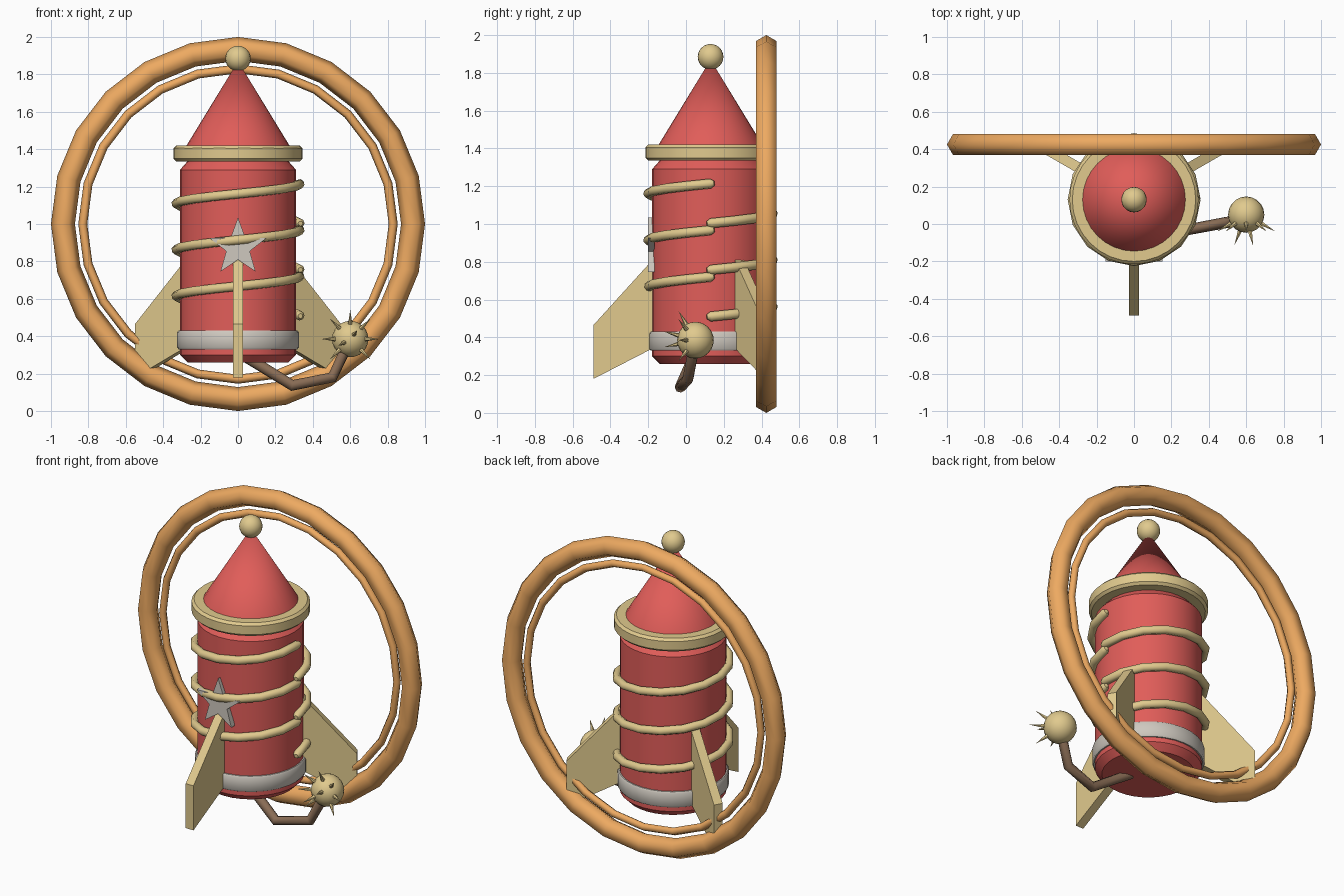
import bpy, bmesh, math
from mathutils import Vector, Matrix

if "Cube" in bpy.data.objects:
    bpy.data.objects.remove(bpy.data.objects["Cube"])

CY = 0.13  # rocket axis position in y


def material(name, rgb):
    m = bpy.data.materials.new(name)
    m.diffuse_color = (*rgb, 1)
    m.use_nodes = True
    m.node_tree.nodes["Principled BSDF"].inputs["Base Color"].default_value = m.diffuse_color
    return m


RED = material("red", (0.75, 0.11, 0.10))
GOLD = material("gold", (0.75, 0.59, 0.27))
ORANGE = material("orange", (0.85, 0.40, 0.12))
BROWN = material("brown", (0.25, 0.15, 0.09))
WHITE = material("off_white", (0.62, 0.58, 0.52))


def finish(ob, name, mat, angle=35):
    ob.name = name
    ob.data.materials.append(mat)
    bpy.ops.object.select_all(action='DESELECT')
    ob.select_set(True)
    bpy.context.view_layer.objects.active = ob
    if angle:
        bpy.ops.object.shade_smooth_by_angle(angle=math.radians(angle))
    return ob


def from_bmesh(bm, name, mat, angle=35):
    bmesh.ops.recalc_face_normals(bm, faces=bm.faces)
    me = bpy.data.meshes.new(name)
    bm.to_mesh(me)
    bm.free()
    ob = bpy.data.objects.new(name, me)
    bpy.context.collection.objects.link(ob)
    return finish(ob, name, mat, angle)


def lathe(name, profile, mat, closed=False, steps=32):
    bm = bmesh.new()
    vs = [bm.verts.new((r, 0, z)) for r, z in profile]
    es = [bm.edges.new(p) for p in zip(vs, vs[1:])]
    if closed:
        es.append(bm.edges.new((vs[-1], vs[0])))
    bmesh.ops.spin(bm, geom=vs + es, cent=(0, 0, 0), axis=(0, 0, 1),
                   angle=math.tau, steps=steps)
    bmesh.ops.remove_doubles(bm, verts=bm.verts, dist=1e-4)
    bm.transform(Matrix.Translation((0, CY, 0)))
    return from_bmesh(bm, name, mat)


def slab(name, outline, thickness, matrix, mat):
    """Flat outline in local xz, extruded evenly along local y."""
    bm = bmesh.new()
    f = bm.faces.new([bm.verts.new((x, -thickness / 2, z)) for x, z in outline])
    ext = bmesh.ops.extrude_face_region(bm, geom=[f])["geom"]
    bmesh.ops.translate(bm, vec=(0, thickness, 0),
                        verts=[v for v in ext if isinstance(v, bmesh.types.BMVert)])
    bm.transform(matrix)
    return from_bmesh(bm, name, mat, 0)


def tube(name, points, radius, mat, scales=None):
    cu = bpy.data.curves.new(name, 'CURVE')
    cu.dimensions = '3D'
    cu.bevel_depth, cu.bevel_resolution, cu.use_fill_caps = radius, 2, True
    sp = cu.splines.new('POLY')
    sp.points.add(len(points) - 1)
    for i, p in enumerate(points):
        sp.points[i].co = (*p, 1)
        sp.points[i].radius = scales[i] if scales else 1
    ob = bpy.data.objects.new(name, cu)
    bpy.context.collection.objects.link(ob)
    bpy.ops.object.select_all(action='DESELECT')
    ob.select_set(True)
    bpy.context.view_layer.objects.active = ob
    bpy.ops.object.convert(target='MESH')
    return finish(bpy.context.object, name, mat, 50)


def ball(name, loc, radius, mat):
    bpy.ops.mesh.primitive_uv_sphere_add(segments=20, ring_count=12,
                                         radius=radius, location=loc)
    return finish(bpy.context.object, name, mat)


# Rocket hull, nose and bands
lathe("rocket_body", [(0, 0.26), (0.27, 0.26), (0.31, 0.30), (0.31, 1.29),
                      (0.27, 1.335), (0, 1.335)], RED)
lathe("nose_cone", [(0, 1.35), (0.305, 1.35), (0.275, 1.42), (0, 1.87)], RED)
lathe("nose_collar", [(0.26, 1.335), (0.33, 1.335), (0.345, 1.35), (0.345, 1.405),
                      (0.33, 1.42), (0.26, 1.42)], GOLD, True)
lathe("base_band", [(0.30, 0.33), (0.318, 0.33), (0.325, 0.34), (0.325, 0.42),
                    (0.318, 0.43), (0.30, 0.43)], WHITE, True)
ball("nose_ball", (0, CY, 1.885), 0.068, GOLD)

# Three rising coils with rounded ends
for k in range(3):
    pts = []
    for i in range(17):
        a = math.tau * i / 16
        pts.append(Vector((0.33 * math.cos(a), CY + 0.33 * math.sin(a),
                           0.51 + 0.247 * k + 0.21 * i / 16)))
    first = pts[0] + (pts[0] - pts[1]).normalized() * 0.02
    last = pts[-1] + (pts[-1] - pts[-2]).normalized() * 0.02
    tube(f"coil_{k + 1}", [first] + pts + [last], 0.026, GOLD,
         [0.5] + [1] * 17 + [0.5])

# Three fins, 120 degrees apart
fin = [(0.28, 0.355), (0.62, 0.18), (0.62, 0.465), (0.28, 0.84)]
for k, deg in enumerate((-90, 30, 150)):
    slab(f"fin_{k + 1}", fin, 0.055,
         Matrix.Translation((0, CY, 0)) @ Matrix.Rotation(math.radians(deg), 4, 'Z'), GOLD)

# Star on the front of the hull
star = []
for i in range(10):
    r, a = (0.16, 0.066)[i % 2], math.pi / 2 + i * math.pi / 5
    star.append((r * math.cos(a), r * math.sin(a)))
slab("star", star, 0.035, Matrix.Translation((0, -0.184, 0.875)), WHITE)

# Large hoop and thin inner hoop behind the rocket
for name, major, minor in (("outer_hoop", 0.936, 0.064), ("inner_hoop", 0.83, 0.024)):
    bpy.ops.mesh.primitive_torus_add(major_segments=24, minor_segments=6,
                                     major_radius=major, minor_radius=minor,
                                     location=(0, 0.425, 1), rotation=(math.pi / 2, 0, 0))
    finish(bpy.context.object, name, ORANGE, 70)

# Bent tail with a spiked ball
C = Vector((0.6, 0.05, 0.385))
tube("tail", [(0.05, 0.035, 0.285), (0.29, -0.03, 0.137), (0.505, 0.01, 0.18), C],
     0.03, BROWN)
ball("tail_ball", C, 0.097, GOLD)
dirs = []
e = math.radians(30)
for i in range(8):
    if i != 6:  # the tail joins here
        t = math.tau * i / 8
        dirs.append(Vector((math.cos(t) * math.cos(e), -math.sin(e),
                            math.sin(t) * math.cos(e))))
dirs += [Vector((-0.35, -0.9, -0.2)).normalized(), Vector((0.2, -0.9, 0.25)).normalized()]
bm = bmesh.new()
for d in dirs:
    m = Matrix.Translation(C + d * 0.132) @ d.to_track_quat('Z', 'Y').to_matrix().to_4x4()
    bmesh.ops.create_cone(bm, cap_ends=True, segments=6, radius1=0.014, radius2=0.0,
                          depth=0.095, matrix=m)
bmesh.ops.remove_doubles(bm, verts=bm.verts, dist=1e-5)
from_bmesh(bm, "tail_spikes", GOLD)
